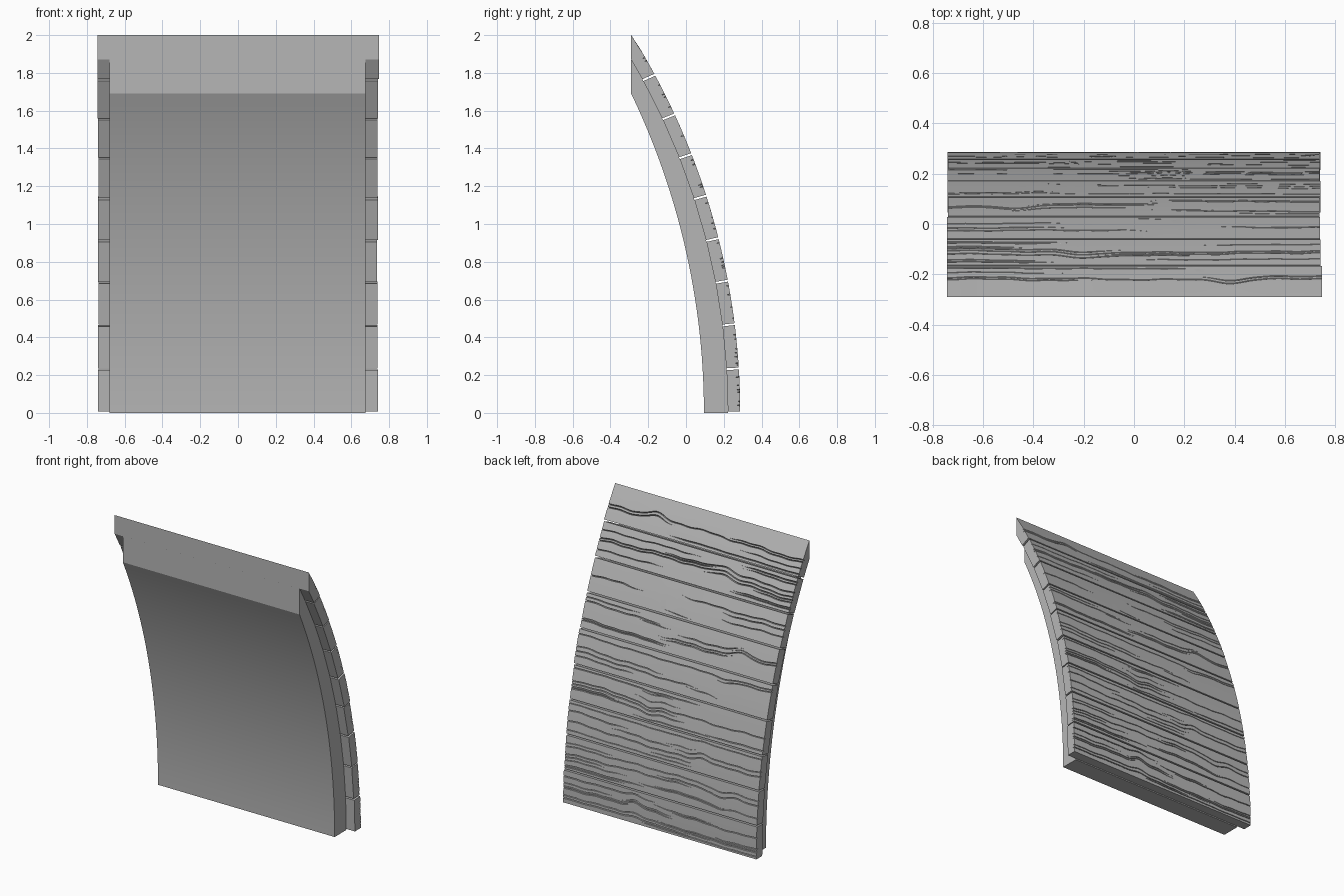
import bpy, bmesh, math, random

random.seed(7)
if "Cube" in bpy.data.objects:
    bpy.data.objects.remove(bpy.data.objects["Cube"])

grey = bpy.data.materials.new("weathered_grey")
grey.use_nodes = True
grey.diffuse_color = (0.47, 0.47, 0.47, 1)
grey.node_tree.nodes["Principled BSDF"].inputs["Base Color"].default_value = grey.diffuse_color

FRONT = -0.29          # vertical plane that trims the top
OUTER = (0.287, 3.77)  # foot position in y and radius of each arc
MIDDLE = (0.222, 3.67)
INNER = (0.095, 3.90)


def arc_y(arc, z):
    foot, radius = arc
    return foot - radius + math.sqrt(radius ** 2 - z ** 2)


def loft(name, sections, angle):
    """Skin closed (x, y, z) loops and cap both ends."""
    bm = bmesh.new()
    rings = [[bm.verts.new(p) for p in ring] for ring in sections]
    n = len(rings[0])
    for a, b in zip(rings, rings[1:]):
        for i in range(n):
            j = (i + 1) % n
            bm.faces.new((a[i], a[j], b[j], b[i]))
    bm.faces.new(rings[0][::-1])
    bm.faces.new(rings[-1])
    bmesh.ops.recalc_face_normals(bm, faces=bm.faces[:])
    mesh = bpy.data.meshes.new(name)
    bm.to_mesh(mesh)
    bm.free()
    mesh.materials.append(grey)
    obj = bpy.data.objects.new(name, mesh)
    bpy.context.collection.objects.link(obj)
    bpy.ops.object.select_all(action="DESELECT")
    obj.select_set(True)
    bpy.context.view_layer.objects.active = obj
    bpy.ops.object.shade_smooth_by_angle(angle=math.radians(angle))


# Curved backing panel, trimmed flush at the top
STEPS = 28
profile = [(arc_y(INNER, 1.69 * i / STEPS), 1.69 * i / STEPS) for i in range(STEPS + 1)]
profile += [(arc_y(MIDDLE, 1.87 * i / STEPS), 1.87 * i / STEPS) for i in range(STEPS, -1, -1)]
loft("backing_panel", [[(x, y, z) for y, z in profile] for x in (-0.68, 0.675)], 20)


def make_cracks(count):
    """Spaced grain cracks: height fraction, start, end, depth, half width."""
    cracks = []
    gap = 0.045
    for i, r in enumerate(sorted(random.random() for _ in range(count))):
        u = 0.05 + 0.9 * (r * (1 - count * gap) + (i + 0.5) * gap)
        length = random.uniform(0.3, 1.0)
        kind = random.random()
        if kind < 0.38:
            start, end = -2, -0.74 + length
        elif kind < 0.72:
            start, end = 0.74 - length, 2
        elif kind < 0.82:
            start, end = -2, 2
        else:
            start = random.uniform(-0.6, 0.1)
            end = start + length * 0.6
        cracks.append((u, start, end, random.uniform(0.012, 0.022), random.uniform(0.002, 0.0035)))
    return cracks


def outer_point(x, z, depth):
    tilt = math.asin(z / OUTER[1])
    return (x, arc_y(OUTER, z) - depth * math.cos(tilt), z - depth * math.sin(tilt))


def make_plank(index, low, high, count, last):
    cracks = make_cracks(count)
    half = random.uniform(0.737, 0.745)
    shift = random.uniform(-0.002, 0.002)
    phase, knot = random.uniform(0, 6), random.uniform(-0.5, 0.5)
    swell = random.choice((-0.5, 0.5))
    height = high - low
    sink = 0.06 / OUTER[1]
    in_low = max(low * (1 - sink), 0.002)
    in_high = 1.87 if last else high * (1 - sink)
    columns = 84
    sections = []
    for c in range(columns + 1):
        x = -half + 2 * half * c / columns
        # Grain wanders along the board and bulges round a knot
        drift = 0.18 * math.sin(3 * x + phase) + 0.07 * math.sin(17 * x + phase * 2)
        drift += 0.04 * math.sin(41 * x) + swell * math.exp(-((x - knot) / 0.07) ** 2)
        ring = [outer_point(x, low, 0)]
        for u, start, end, depth, width in cracks:
            fade = max(0.0, min(1.0, (x - start) / 0.12, (end - x) / 0.12))
            z = low + height * (u + u * (1 - u) * drift)
            w = width * max(fade, 0.1)
            ring += [outer_point(x, z - w, 0), outer_point(x, z, depth * fade),
                     outer_point(x, z + w, 0)]
        ring.append((x, FRONT, 2.0) if last else outer_point(x, high, 0))
        ring.append((x, FRONT if last else arc_y(MIDDLE, in_high), in_high))
        ring.append((x, arc_y(MIDDLE, in_low), in_low))
        sections.append([(px + shift, py, pz) for px, py, pz in ring])
    loft("plank_%d" % (index + 1), sections, 15)


# Horizontal planks with narrow open joints
joints = [0.003, 0.235, 0.47, 0.70, 0.925, 1.15, 1.37, 1.58, 1.79, 2.0]
crack_counts = [13, 10, 8, 9, 6, 9, 5, 11, 5]
for i, count in enumerate(crack_counts):
    last = i == len(crack_counts) - 1
    make_plank(i, joints[i] + 0.005, joints[i + 1] - (0 if last else 0.005), count, last)
